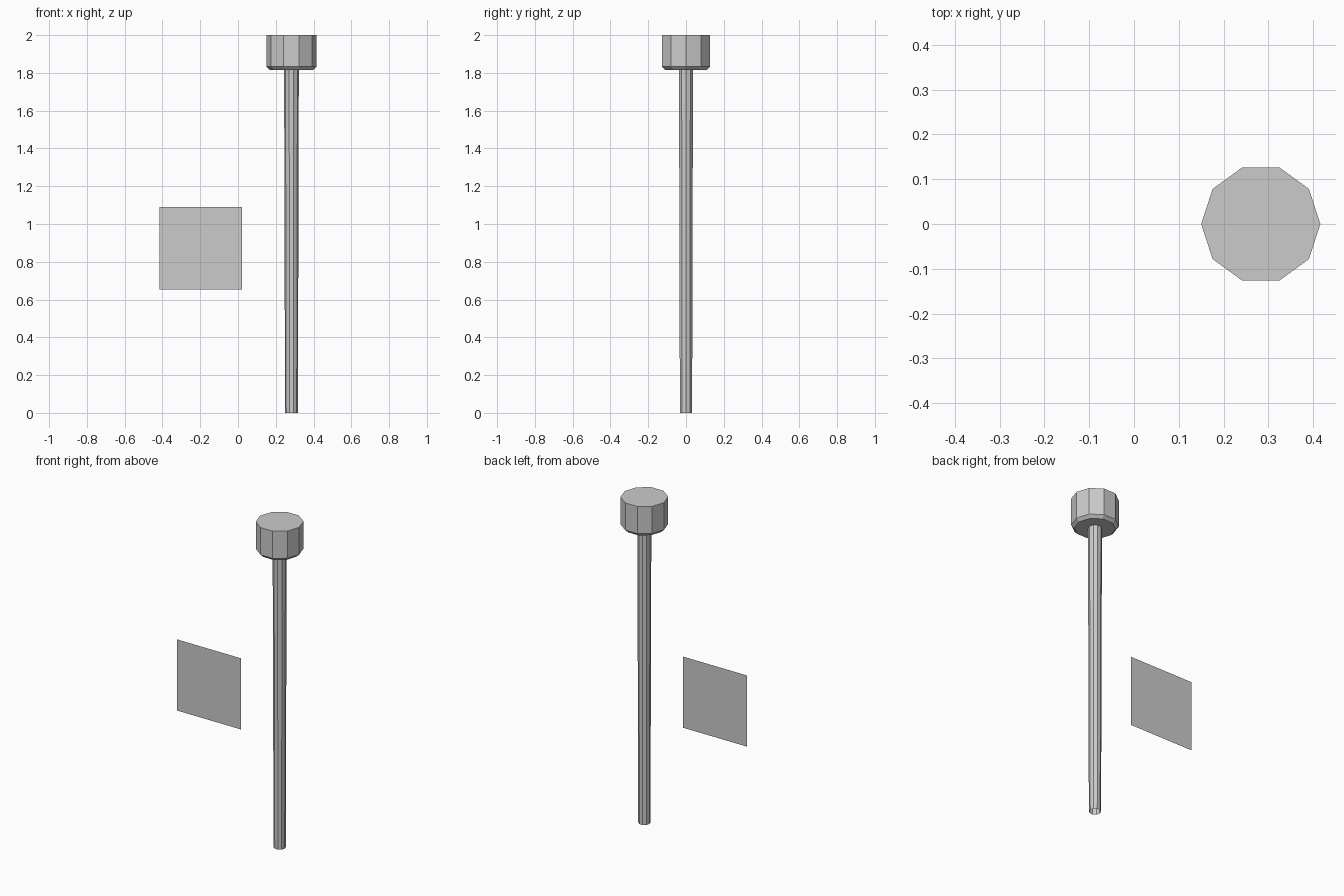
import bpy, bmesh, math

if "Cube" in bpy.data.objects:
    bpy.data.objects.remove(bpy.data.objects["Cube"])

SIDES = 10
POLE_X = 0.283


def lathe(name, rings, cap_start=False, cap_end=False):
    """Ten-sided turned part from (radius, height) rings, bottom to top."""
    bm = bmesh.new()
    loops = []
    for r, z in rings:
        loops.append([bm.verts.new((r * math.cos(2 * math.pi * i / SIDES),
                                    r * math.sin(2 * math.pi * i / SIDES), z))
                      for i in range(SIDES)])
    for a, b in zip(loops, loops[1:]):
        for i in range(SIDES):
            j = (i + 1) % SIDES
            bm.faces.new((a[i], a[j], b[j], b[i]))
    if cap_start:
        bm.faces.new(loops[0][::-1])
    if cap_end:
        bm.faces.new(loops[-1])
    mesh = bpy.data.meshes.new(name)
    bm.to_mesh(mesh)
    bm.free()
    obj = bpy.data.objects.new(name, mesh)
    obj.location.x = POLE_X
    bpy.context.collection.objects.link(obj)
    return obj


# Slightly tapered shaft, open at both ends
lathe("shaft", [(0.034, 0), (0.039, 1.815)])

# Head with a chamfered lower rim
lathe("head", [(0.115, 1.815), (0.133, 1.833), (0.133, 2.0)],
      cap_start=True, cap_end=True)

# Thin upright square panel beside the shaft
bpy.ops.mesh.primitive_plane_add(size=0.437, location=(-0.1975, 0, 0.871),
                                 rotation=(math.pi / 2, 0, 0))
bpy.context.object.name = "panel"
